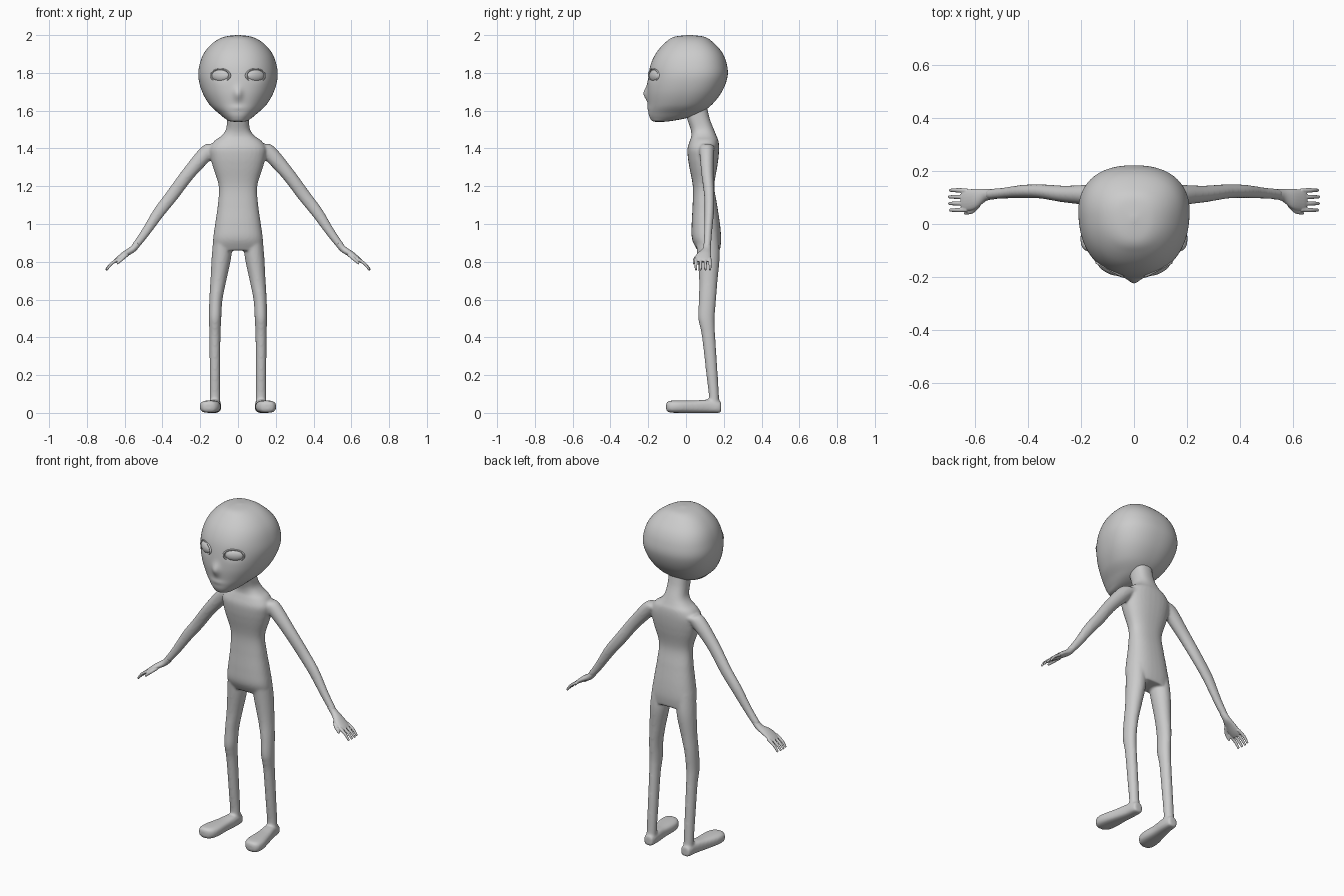
import bpy, bmesh, math
from mathutils import Vector

cube = bpy.data.objects.get("Cube")
if cube:
    bpy.data.objects.remove(cube)

grey = bpy.data.materials.new("skin_grey")
grey.use_nodes = True
tone = (0.6, 0.6, 0.6, 1)
grey.diffuse_color = tone
grey.node_tree.nodes["Principled BSDF"].inputs["Base Color"].default_value = tone

X, Y, Z = Vector((1, 0, 0)), Vector((0, 1, 0)), Vector((0, 0, 1))


def smooth_rows(rows, steps):
    """Catmull-Rom interpolation of every column."""
    out = []
    last = len(rows) - 1
    for i in range(last):
        quads = list(zip(rows[max(i - 1, 0)], rows[i], rows[i + 1], rows[min(i + 2, last)]))
        for s in range(steps):
            t = s / steps
            out.append([b + t * (c - a + t * (2*a - 5*b + 4*c - d + t * (3*b - a - 3*c + d))) / 2
                        for a, b, c, d in quads])
    out.append(rows[-1])
    return out


def loft(bm, rows, u, v, power=2.0, taper=0.0, segs=32, steps=6):
    """Skin rings of (x, y, z, radius along u, radius along v)."""
    def bend(t):
        return math.copysign(abs(t) ** (2 / power), t)
    rings = []
    for x, y, z, a, b in smooth_rows(rows, steps):
        ring = []
        for k in range(segs):
            ang = math.tau * k / segs
            c, s = bend(math.cos(ang)), bend(math.sin(ang))
            ring.append(bm.verts.new(Vector((x, y, z)) + u * (a * c * (1 + taper * s)) + v * (b * s)))
        rings.append(ring)
    for lo, hi in zip(rings, rings[1:]):
        for k in range(segs):
            j = (k + 1) % segs
            bm.faces.new((lo[k], lo[j], hi[j], hi[k]))
    bm.faces.new(rings[0])
    bm.faces.new(rings[-1])


def upright(rows):
    """(z, centre x, half width, front y, back y) to loft rows."""
    return [(cx, (f + b) / 2, z, w, (b - f) / 2) for z, cx, w, f, b in rows]


def finish(name, bm, voxel=0, iterations=0):
    bmesh.ops.recalc_face_normals(bm, faces=bm.faces)
    mesh = bpy.data.meshes.new(name)
    bm.to_mesh(mesh)
    bm.free()
    mesh.materials.append(grey)
    for p in mesh.polygons:
        p.use_smooth = True
    ob = bpy.data.objects.new(name, mesh)
    bpy.context.collection.objects.link(ob)
    if voxel:
        m = ob.modifiers.new("fuse", 'REMESH')
        m.mode, m.voxel_size, m.use_smooth_shade = 'VOXEL', voxel, True
        m = ob.modifiers.new("soften", 'SMOOTH')
        m.factor, m.iterations = 0.5, iterations
    return ob


# Head with nose, lips and shallow eye sockets
bm = bmesh.new()
head = [(2.0, .01, .01, .03), (1.99, .075, -.065, .1), (1.96, .13, -.11, .145),
        (1.91, .175, -.155, .19), (1.85, .2, -.185, .215), (1.78, .208, -.2, .22),
        (1.7, .188, -.205, .19), (1.63, .148, -.2, .135), (1.585, .1, -.198, .07),
        (1.56, .07, -.19, 0), (1.545, .045, -.178, -.08), (1.54, .01, -.155, -.13)]
loft(bm, upright([(z, 0, w, f, b) for z, w, f, b in head]), X, Y, 2.3, .1, 160, 8)


def bump(p, x, z, sx, sz):
    return math.exp(-((p.x - x) / sx) ** 2 - ((p.z - z) / sz) ** 2)


for vert in bm.verts:
    p = vert.co
    if p.y < -.08:
        shift = -.02 * bump(p, 0, 1.69, .024, .035) - .005 * bump(p, 0, 1.615, .04, .015)
        shift += .007 * (bump(p, .095, 1.785, .04, .025) + bump(p, -.095, 1.785, .04, .025))
        p.y += shift
finish("head", bm)

# Eyes and eyelids
for side, label in ((1, "left"), (-1, "right")):
    turn = math.radians(28) * side
    bpy.ops.mesh.primitive_uv_sphere_add(segments=32, ring_count=16, location=(.092 * side, -.164, 1.785),
                                         rotation=(0, 0, turn))
    eye = bpy.context.object
    eye.name, eye.scale = label + "_eye", (.052, .023, .033)
    bpy.ops.mesh.primitive_torus_add(major_segments=48, minor_segments=10, major_radius=1, minor_radius=.1,
                                     location=(.092 * side, -.17, 1.785),
                                     rotation=(math.pi / 2, 0, turn))
    lid = bpy.context.object
    lid.name, lid.scale = label + "_eyelid", (.055, .036, .07)
    for ob in (eye, lid):
        ob.data.materials.append(grey)
        for poly in ob.data.polygons:
            poly.use_smooth = True

# Body: neck, torso, arms, legs and feet fused together
bm = bmesh.new()
torso = [(1.63, .06, -.01, .11), (1.56, .058, .005, .125), (1.5, .064, .025, .148),
         (1.465, .09, .028, .162), (1.44, .125, .02, .172), (1.4, .15, .008, .175),
         (1.35, .145, .01, .172), (1.3, .132, .018, .165), (1.2, .102, .036, .15),
         (1.1, .107, .035, .165), (1.0, .121, .03, .18), (.92, .132, .032, .186),
         (.86, .132, .06, .18)]
loft(bm, upright([(z, 0, w, f, b) for z, w, f, b in torso]), X, Y, 2.4)
leg = [(.95, .078, .05, .05, .17), (.83, .087, .052, .06, .178), (.7, .104, .042, .07, .167),
       (.6, .117, .035, .068, .159), (.51, .121, .033, .064, .152), (.46, .122, .031, .073, .152),
       (.4, .122, .029, .085, .155), (.2, .122, .028, .108, .168), (.1, .122, .028, .12, .174),
       (.03, .122, .028, .12, .178)]
arm = [(.11, .11, 1.405, .045, .03), (.155, .11, 1.387, .04, .042), (.26, .113, 1.27, .032, .036),
       (.35, .123, 1.15, .027, .034), (.42, .123, 1.06, .025, .031), (.49, .117, .955, .021, .024),
       (.55, .112, .875, .02, .019)]
foot = [(.122, .186, .03, .02, .028), (.122, .175, .03, .03, .03), (.125, .12, .035, .036, .035),
        (.136, .05, .033, .043, .033), (.146, -.03, .033, .054, .033), (.151, -.075, .033, .05, .032),
        (.154, -.098, .033, .034, .027), (.155, -.105, .033, .015, .015)]
for side in (1, -1):
    def flip(rows):
        return [(side * r[0], *r[1:]) for r in rows]
    loft(bm, flip(upright(leg)), X, Y)
    loft(bm, flip(arm), Y, Vector((.8 * side, 0, .6)))
    loft(bm, flip(foot), X, Z, 2.8)
finish("body", bm, .007, 6)

# Hands: palm, four fingers and a thumb
for side, label in ((1, "left"), (-1, "right")):
    bm = bmesh.new()
    palm = [(.53, .112, .897, .019, .018), (.56, .11, .865, .023, .018), (.6, .095, .84, .038, .016),
            (.635, .09, .815, .04, .012), (.652, .09, .802, .032, .008)]
    digits = [[(.63, .09 + .024 * k, .817, .009, .009),
               (.67, .09 + .025 * k, .79, .008, .008),
               (.702 - .004 * abs(k), .09 + .025 * k, .757, .006, .006)]
              for k in (-1.5, -.5, .5, 1.5)]
    thumb = [(.585, .075, .84, .011, .01), (.61, .05, .818, .01, .009), (.64, .041, .79, .006, .006)]
    for rows in [palm, thumb] + digits:
        loft(bm, [(side * r[0], *r[1:]) for r in rows], Y, Vector((.66 * side, 0, .75)), segs=20)
    finish(label + "_hand", bm, .003, 2)
